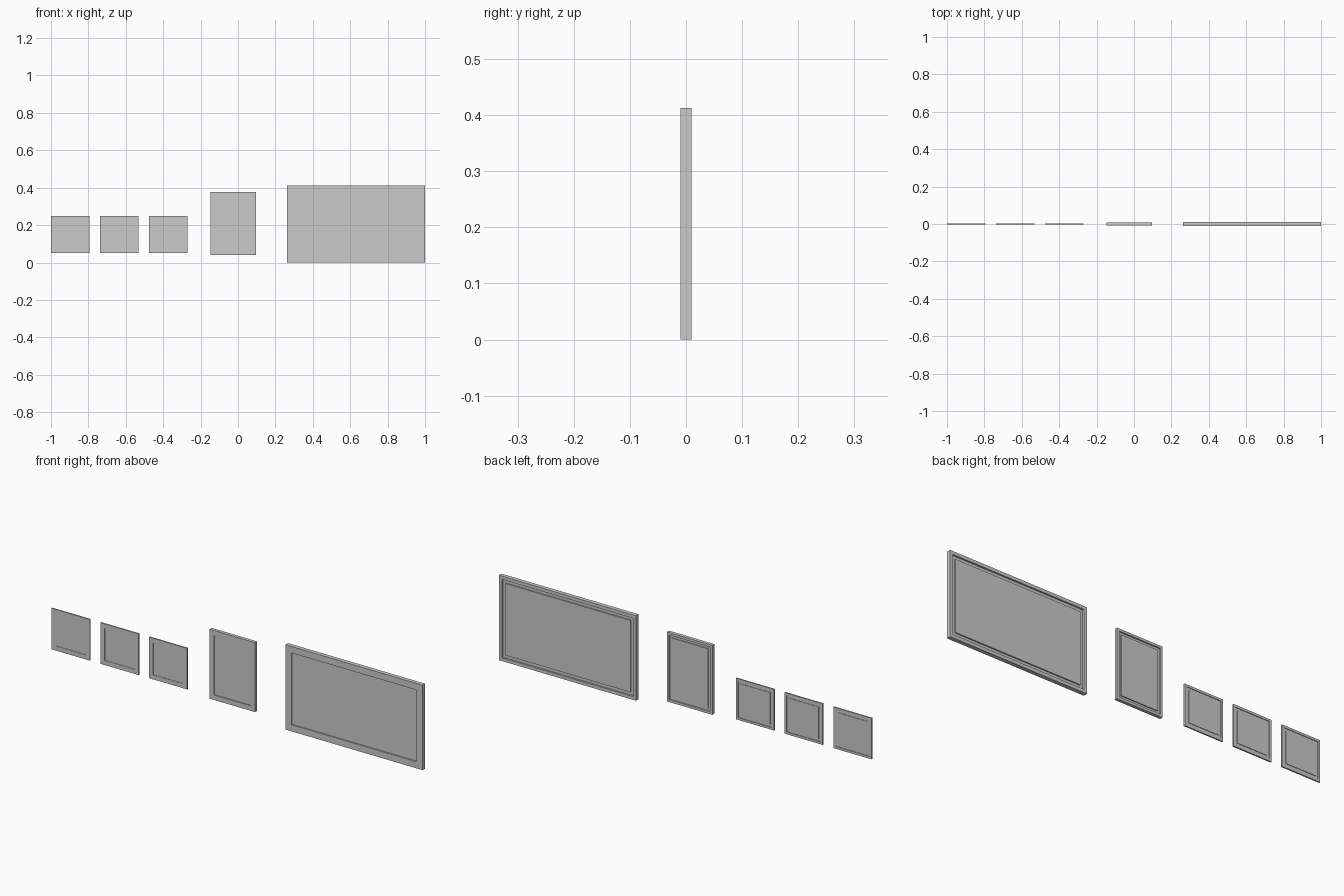
import bpy, bmesh

if "Cube" in bpy.data.objects:
    bpy.data.objects.remove(bpy.data.objects["Cube"])


def framed_panel(name, x0, x1, z0, z1, half, border):
    """Flat picture frame: recessed front panel, grooved back."""
    # nested rectangles as (inset from the outer edge, depth)
    rings = [
        (border, -half * 0.4),          # recessed picture
        (border, -half),                # inner lip of the border
        (0, -half), (0, half),          # outer side
        (border * 0.5, half),           # back rim
        (border * 0.5, half * 0.2),     # groove around the backing board
        (border, half * 0.2),
        (border, half * 0.8),           # backing board
    ]
    cx = (x0 + x1) / 2
    bm = bmesh.new()
    loops = []
    for inset, y in rings:
        a, b = x0 + inset - cx, x1 - inset - cx
        c, d = z0 + inset, z1 - inset
        loops.append([bm.verts.new(p) for p in
                      ((a, y, c), (b, y, c), (b, y, d), (a, y, d))])
    for low, high in zip(loops, loops[1:]):
        for i in range(4):
            j = (i + 1) % 4
            bm.faces.new((low[i], low[j], high[j], high[i]))
    bm.faces.new(loops[0])
    bm.faces.new(loops[-1])
    bmesh.ops.recalc_face_normals(bm, faces=bm.faces)
    mesh = bpy.data.meshes.new(name)
    bm.to_mesh(mesh)
    bm.free()
    obj = bpy.data.objects.new(name, mesh)
    obj.location.x = cx
    bpy.context.collection.objects.link(obj)


# three small square frames
for i in range(3):
    x = -1 + i * 0.262
    framed_panel(f"small_frame_{i + 1}", x, x + 0.205, 0.05, 0.25, 0.0035, 0.022)

# upright medium frame and wide large frame
framed_panel("medium_frame", -0.147, 0.097, 0.04, 0.378, 0.008, 0.024)
framed_panel("large_frame", 0.262, 1.0, 0.0, 0.413, 0.01, 0.032)
